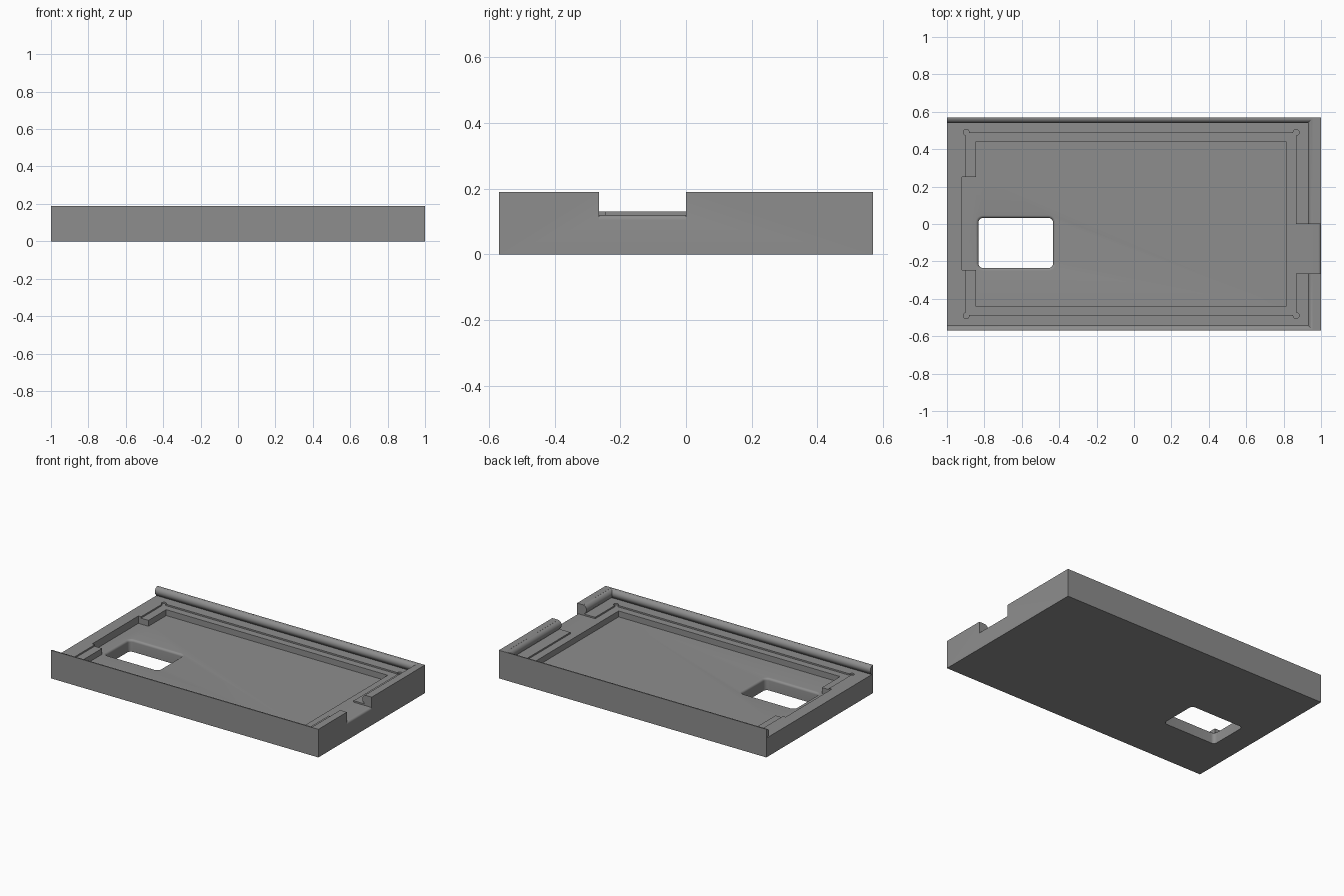
import bpy, bmesh, math

if "Cube" in bpy.data.objects:
    bpy.data.objects.remove(bpy.data.objects["Cube"])

grey = bpy.data.materials.new("grey plastic")
grey.diffuse_color = (0.27, 0.27, 0.27, 1)
grey.use_nodes = True
grey.node_tree.nodes["Principled BSDF"].inputs["Base Color"].default_value = grey.diffuse_color


def loft(name, loops, cutter=True):
    """Closed solid through a list of equal-length point loops."""
    bm = bmesh.new()
    rings = [[bm.verts.new(p) for p in loop] for loop in loops]
    n = len(rings[0])
    for a, b in zip(rings, rings[1:]):
        for i in range(n):
            j = (i + 1) % n
            bm.faces.new((a[i], a[j], b[j], b[i]))
    bm.faces.new(rings[0][::-1])
    bm.faces.new(rings[-1])
    bmesh.ops.recalc_face_normals(bm, faces=bm.faces)
    mesh = bpy.data.meshes.new(name)
    bm.to_mesh(mesh)
    bm.free()
    mesh.materials.append(grey)
    ob = bpy.data.objects.new(name, mesh)
    bpy.context.collection.objects.link(ob)
    ob.hide_render = cutter
    return ob


def rect(x0, x1, y0, y1, z):
    return [(x0, y0, z), (x1, y0, z), (x1, y1, z), (x0, y1, z)]


def box(name, x0, x1, y0, y1, z0, z1, cutter=True):
    return loft(name, [rect(x0, x1, y0, y1, z0), rect(x0, x1, y0, y1, z1)], cutter)


def round_rect(x0, x1, y0, y1, r, z, steps=6):
    pts = []
    corners = [(x1 - r, y1 - r), (x0 + r, y1 - r), (x0 + r, y0 + r), (x1 - r, y0 + r)]
    for k, (cx, cy) in enumerate(corners):
        for i in range(steps + 1):
            a = math.pi / 2 * (k + i / steps)
            pts.append((cx + r * math.cos(a), cy + r * math.sin(a), z))
    return pts


def circle(cx, cy, r, z, n=20):
    return [(cx + r * math.cos(2 * math.pi * i / n),
             cy + r * math.sin(2 * math.pi * i / n), z) for i in range(n)]


LEDGE, STEP, FLOOR, TOP = 0.13, 0.12, 0.08, 0.19
tray = box("tray", -1, 1, -0.57, 0.57, 0, TOP, cutter=False)
cutters = []

# Lid slot, open at the left, with a rounded overhanging lip on three sides
loops = []
for i in range(13):
    t = math.radians(-62 + 142 * i / 12)
    d = 0.03 * (1 - math.cos(t))
    z = LEDGE if i == 0 else 0.16 + 0.03 * math.sin(t)
    loops.append(rect(-1.1, 0.93 + d, -0.54 - d, 0.54 + d, z))
loops.append(rect(-1.1, 0.955, -0.565, 0.565, 0.25))
cutters.append(loft("lid_slot_cutter", loops))

# Shallow step with relieved corners, then the deep pocket and its left recess
cutters.append(box("step_cutter", -0.90, 0.865, -0.487, 0.487, STEP, 0.16))
for x in (-0.897, 0.867):
    for y in (-0.49, 0.49):
        cutters.append(loft("corner_relief_cutter",
                            [circle(x, y, 0.016, STEP), circle(x, y, 0.016, 0.16)]))
cutters.append(box("pocket_cutter", -0.845, 0.812, -0.44, 0.44, FLOOR, 0.16))
cutters.append(box("recess_cutter", -0.92, -0.80, -0.245, 0.25, FLOOR, 0.16))

# Notch through the right wall with a rounded outer sill
profile = [(0.84, 0.25), (0.84, STEP)]
for i in range(7):
    a = math.pi / 2 * i / 6
    profile.append((0.985 + 0.015 * math.sin(a), STEP - 0.015 + 0.015 * math.cos(a)))
profile += [(1.1, STEP - 0.015), (1.1, 0.25)]
cutters.append(loft("notch_cutter", [[(x, y, z) for x, z in profile] for y in (-0.265, 0.0)]))

# Window through the floor with a rounded upper edge
loops = [round_rect(-0.832, -0.432, -0.235, 0.032, 0.025, -0.1)]
for i in range(7):
    a = math.pi / 2 * i / 6
    d = 0.015 * (1 - math.cos(a))
    loops.append(round_rect(-0.832 - d, -0.432 + d, -0.235 - d, 0.032 + d, 0.025 + d,
                            FLOOR - 0.015 + 0.015 * math.sin(a)))
loops.append(round_rect(-0.847, -0.417, -0.25, 0.047, 0.04, 0.16))
cutters.append(loft("window_cutter", loops))

# Cut everything out of the tray
for c in cutters:
    m = tray.modifiers.new(c.name, 'BOOLEAN')
    m.operation = 'DIFFERENCE'
    m.solver = 'EXACT'
    m.object = c
bpy.context.view_layer.update()
dg = bpy.context.evaluated_depsgraph_get()
result = bpy.data.meshes.new_from_object(tray.evaluated_get(dg))
tray.modifiers.clear()
tray.data = result
for c in cutters:
    bpy.data.objects.remove(c)

bpy.context.view_layer.objects.active = tray
tray.select_set(True)
bpy.ops.object.shade_smooth_by_angle(angle=math.radians(30))
